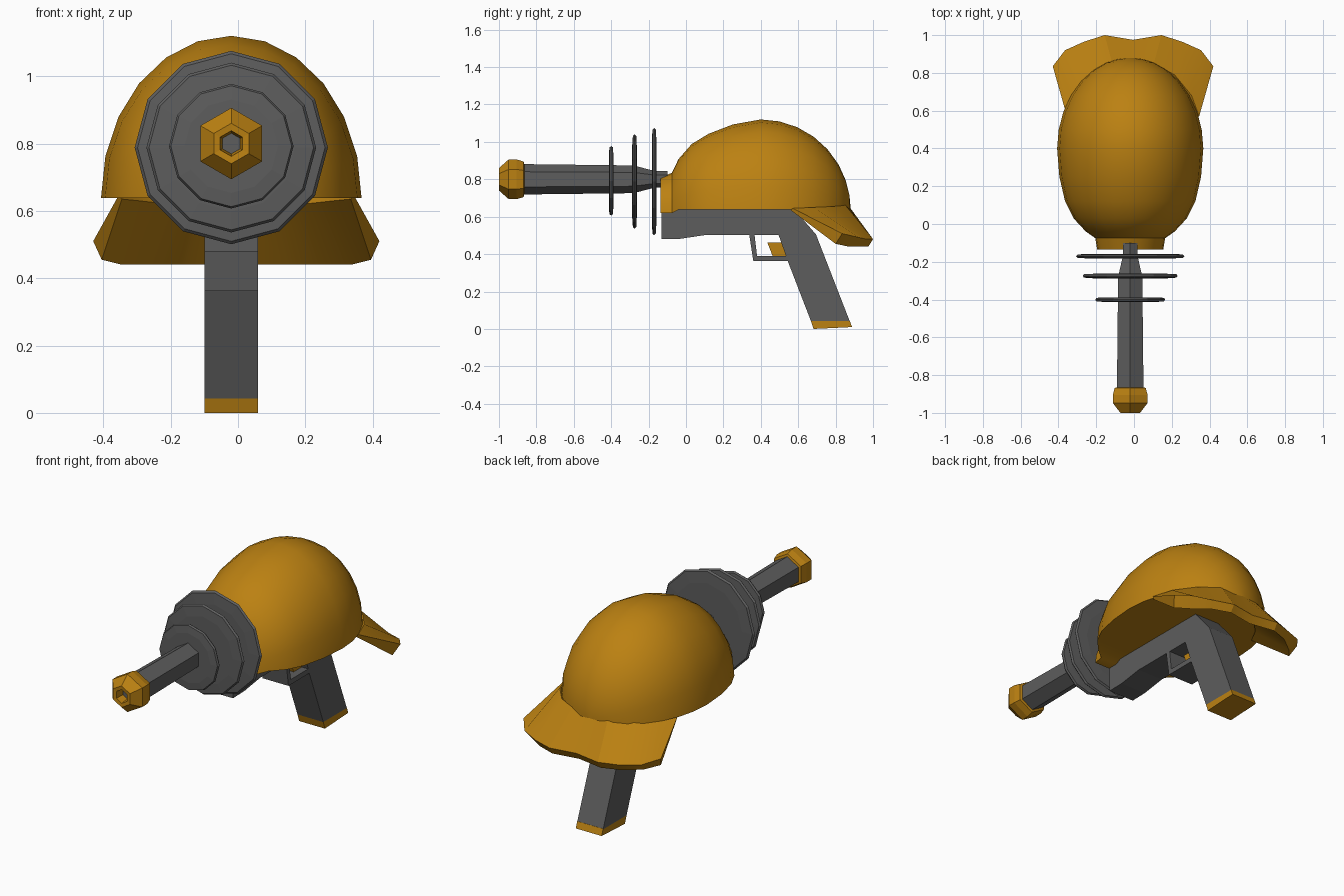
import bpy, bmesh
from math import sin, cos, pi, radians

if "Cube" in bpy.data.objects:
    bpy.data.objects.remove(bpy.data.objects["Cube"])

CX = -0.02   # the toy's centre line


def material(name, rgb):
    m = bpy.data.materials.new(name)
    m.diffuse_color = (*rgb, 1)
    m.use_nodes = True
    m.node_tree.nodes["Principled BSDF"].inputs["Base Color"].default_value = m.diffuse_color
    return m


ORANGE = material("orange", (0.50, 0.22, 0.006))
DARK = material("dark_grey", (0.11, 0.11, 0.11))


def finish(name, bm, mat, smooth=None):
    bmesh.ops.remove_doubles(bm, verts=bm.verts, dist=1e-5)
    bmesh.ops.recalc_face_normals(bm, faces=bm.faces)
    me = bpy.data.meshes.new(name)
    bm.to_mesh(me)
    bm.free()
    me.materials.append(mat)
    ob = bpy.data.objects.new(name, me)
    bpy.context.collection.objects.link(ob)
    if smooth:
        bpy.ops.object.select_all(action='DESELECT')
        bpy.context.view_layer.objects.active = ob
        ob.select_set(True)
        bpy.ops.object.shade_smooth_by_angle(angle=radians(smooth))
    return ob


def loft(name, rings, mat, smooth=None, caps=True):
    """Skin a row of closed rings and cap both ends."""
    bm = bmesh.new()
    rows = [[bm.verts.new(p) for p in ring] for ring in rings]
    n = len(rows[0])
    for a, b in zip(rows, rows[1:]):
        for i in range(n):
            j = (i + 1) % n
            bm.faces.new((a[i], a[j], b[j], b[i]))
    if caps:
        bm.faces.new(rows[0])
        bm.faces.new(rows[-1])
    return finish(name, bm, mat, smooth)


def plate(name, pts, half, mat):
    """Side profile (y, z) extruded across x."""
    return loft(name, [[(CX + s * half, y, z) for y, z in pts] for s in (-1, 1)], mat)


def lathe(name, profile, sides, mat, z, caps=True):
    """Turned part around the y axis from (y, radius) pairs."""
    rings = [[(CX + r * sin(2 * pi * i / sides), y, z + r * cos(2 * pi * i / sides))
              for i in range(sides)] for y, r in profile]
    return loft(name, rings, mat, caps=caps)


# Helmet-shaped shell: half-ellipse sections (y, half width, height)
stations = [(-0.135, 0.175, 0.19), (-0.075, 0.185, 0.215), (-0.04, 0.235, 0.27),
            (0.03, 0.30, 0.35), (0.12, 0.345, 0.405), (0.25, 0.375, 0.455)]
stations += [(0.4 + 0.48 * sin(t), 0.387 * cos(t), 0.482 * cos(t))
             for t in [radians(a) for a in (0, 12, 24, 36, 48, 60, 71, 81, 89)]]
shell = []
for y, w, h in stations:
    base = 0.62 if y < -0.05 else 0.638
    shell.append([(CX + w * cos(pi * i / 12), y, base + h * sin(pi * i / 12))
                  for i in range(13)])
loft("dome_shell", shell, ORANGE, smooth=35)

# Drooping brim at the back: half outlines, mirrored
inner = [(0.35, 0.57, 0.645), (0.31, 0.68, 0.65), (0.22, 0.79, 0.655),
         (0.11, 0.85, 0.665), (0, 0.865, 0.665)]
outer = [(0.425, 0.835, 0.51), (0.36, 0.92, 0.49), (0.26, 0.965, 0.48),
         (0.15, 1.0, 0.48), (0, 0.975, 0.48)]
under = [(0.40, 0.80, 0.455), (0.34, 0.87, 0.44), (0.25, 0.94, 0.44),
         (0.15, 0.975, 0.44), (0, 0.95, 0.44)]
root = [(0.34, 0.56, 0.635), (0.29, 0.65, 0.63), (0.20, 0.75, 0.62),
        (0.10, 0.80, 0.62), (0, 0.81, 0.62)]


def mirrored(half):
    return half + [(-x, y, z) for x, y, z in reversed(half[:-1])]


sections = list(zip(*[mirrored(c) for c in (inner, outer, under, root)]))
loft("brim", [[(x - 0.005, y, z) for x, y, z in s] for s in sections], ORANGE, smooth=20)

# Frame and grip
plate("frame_and_grip", [(-0.13, 0.65), (0.57, 0.65), (0.695, 0.505), (0.875, 0.042),
                         (0.668, 0.042), (0.545, 0.36), (0.495, 0.503), (0.11, 0.503),
                         (-0.03, 0.482), (-0.13, 0.48)], 0.08, DARK)
plate("grip_base", [(0.668, 0.042), (0.875, 0.045), (0.888, 0.01), (0.682, 0.0)], 0.08, ORANGE)

# Trigger guard and trigger
plate("trigger_guard", [(0.338, 0.506), (0.36, 0.362), (0.55, 0.362), (0.54, 0.39),
                        (0.38, 0.39), (0.366, 0.506)], 0.08, DARK)
plate("trigger", [(0.435, 0.462), (0.52, 0.462), (0.545, 0.385), (0.465, 0.385)], 0.04, ORANGE)

# Barrel and muzzle
lathe("barrel", [(-0.95, 0.05), (-0.94, 0.082), (-0.28, 0.074), (-0.17, 0.045),
                 (-0.10, 0.045)], 6, DARK, 0.80)
lathe("muzzle", [(-0.862, 0.07), (-0.868, 0.095), (-0.905, 0.106), (-0.948, 0.106),
                 (-1.0, 0.06), (-0.998, 0.038), (-0.945, 0.03)], 6, ORANGE, 0.80, caps=False)

# Three cooling discs, shrinking toward the muzzle
for i, (y, r, z) in enumerate([(-0.17, 0.287, 0.788), (-0.275, 0.252, 0.788),
                               (-0.40, 0.185, 0.792)]):
    lathe(f"disc_{i + 1}", [(y - 0.013, r * 0.75), (y - 0.009, r * 0.97), (y, r),
                            (y + 0.009, r * 0.97), (y + 0.012, r * 0.75)], 12, DARK, z)
